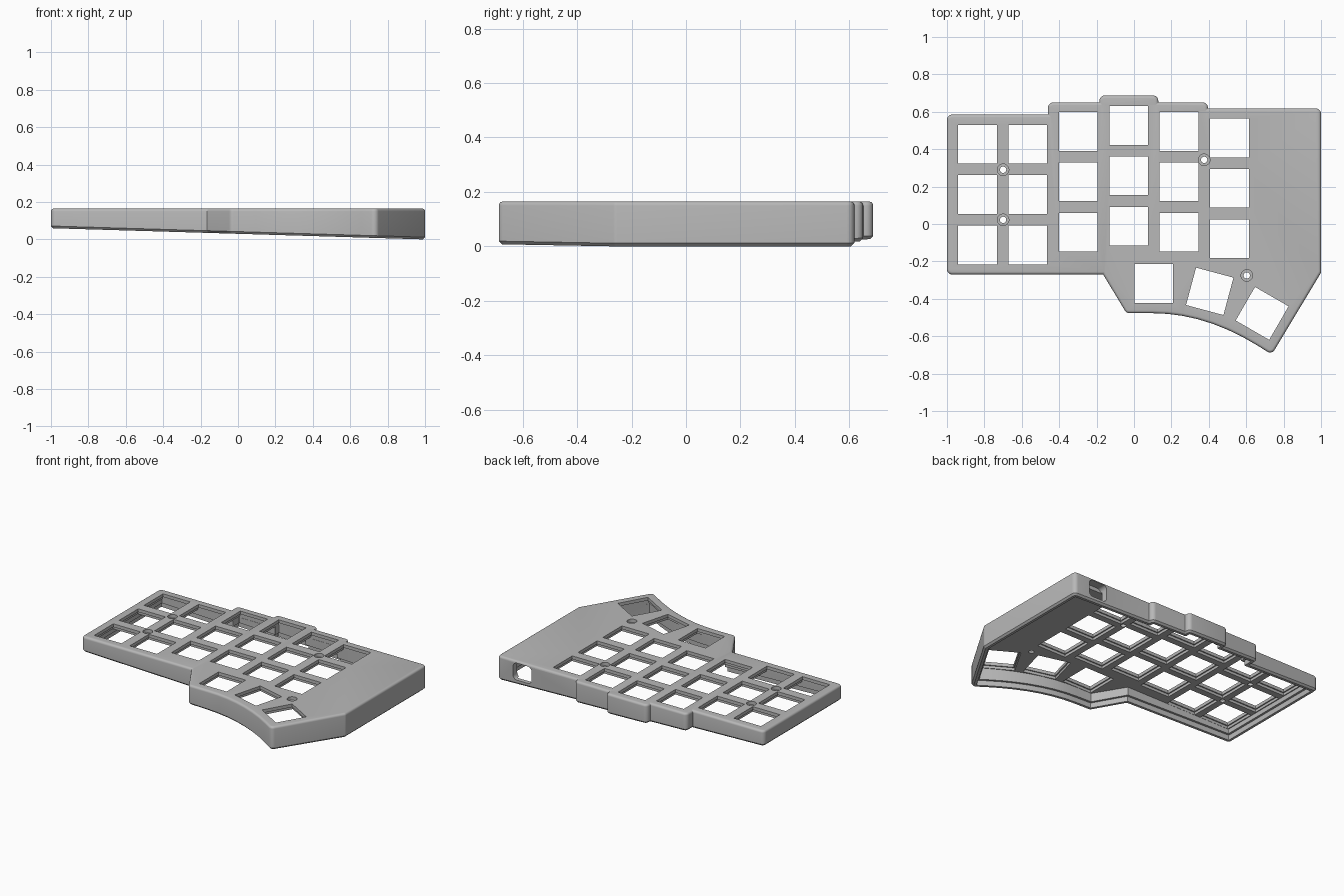
import bpy, bmesh, math
from mathutils import Vector, Matrix

if "Cube" in bpy.data.objects:
    bpy.data.objects.remove(bpy.data.objects["Cube"])

TOP, CEIL = 0.165, 0.125          # top face and cavity ceiling heights


def base_z(x):                     # sloping underside
    return 0.03 * (1 - x)


def loft(bm, rings):
    """Closed solid skinned through rings of equal point count."""
    vs = [[bm.verts.new(p) for p in r] for r in rings]
    n = len(vs[0])
    for a, b in zip(vs, vs[1:]):
        for i in range(n):
            j = (i + 1) % n
            bm.faces.new((a[i], a[j], b[j], b[i]))
    bm.faces.new(vs[0])
    bm.faces.new(vs[-1])


def make_object(name, bm):
    bmesh.ops.recalc_face_normals(bm, faces=bm.faces)
    me = bpy.data.meshes.new(name)
    bm.to_mesh(me)
    bm.free()
    ob = bpy.data.objects.new(name, me)
    bpy.context.collection.objects.link(ob)
    return ob


# Outline of the case, counter-clockwise, with a curved edge under the thumb keys
curve = [(x, -0.477 - 0.55 * (x - 0.1) ** 2) for x in [0.1 + 0.08 * i for i in range(8)]]
OUTLINE = [Vector(p) for p in
           [(-1, -0.27), (-0.165, -0.27), (-0.04, -0.477)] + curve +
           [(0.737, -0.698), (1, -0.26), (1, 0.618), (0.395, 0.618), (0.395, 0.65),
            (0.13, 0.65), (0.13, 0.687), (-0.185, 0.687), (-0.185, 0.65),
            (-0.46, 0.65), (-0.46, 0.585), (-1, 0.585)]]


def outline(d):
    """Outline inset by d, with rounded corners."""
    out, n = [], len(OUTLINE)
    for i, p in enumerate(OUTLINE):
        a = (p - OUTLINE[i - 1]).normalized()
        b = (OUTLINE[(i + 1) % n] - p).normalized()
        na, nb = Vector((-a.y, a.x)), Vector((-b.y, b.x))
        q = p + (na + nb) * (d / (1 + na.dot(nb)))
        turn = math.atan2(a.x * b.y - a.y * b.x, a.dot(b))
        if abs(turn) < 0.3:
            out.append(q)
            continue
        r = max(0.028 - d, 0.004) if turn > 0 else 0.004
        s = math.copysign(1, turn)
        start = q - a * (r * math.tan(abs(turn) / 2))
        centre = start + na * (r * s)
        for k in range(7):
            out.append(centre + Matrix.Rotation(turn * k / 6, 2) @ (start - centre))
    return out


def ring(d, z=None, lift=0.0):
    return [(p.x, p.y, base_z(p.x) + lift if z is None else z) for p in outline(d)]


# Case shell: rounded top, sloping base, hollow underneath with a ledge
R = 0.015
fillet = [ring(R * (1 - math.cos(t)), TOP - R + R * math.sin(t))
          for t in [math.pi / 2 * k / 4 for k in range(4, -1, -1)]]
bm = bmesh.new()
loft(bm, fillet + [ring(0, lift=0.012), ring(0.012), ring(0.03),
                   ring(0.03, lift=0.035), ring(0.045, lift=0.035), ring(0.045, CEIL)])
case = make_object("keyboard_case", bm)

cut = bmesh.new()


def cut_stack(x, y, steps, sides, angle=0.0):
    """Cutter made of stacked prisms: steps are (radius, z)."""
    loft(cut, [[(x + r * math.cos(angle + 2 * math.pi * k / sides),
                 y + r * math.sin(angle + 2 * math.pi * k / sides), z)
                for k in range(sides)] for r, z in steps])


def key_hole(x, y, deg=0):
    r = 0.1035 * math.sqrt(2)
    w = 0.1115 * math.sqrt(2)
    cut_stack(x, y, [(r, 0.2), (r, 0.143), (w, 0.143), (w, 0.115)], 4,
              math.radians(45 + deg))


# Key holes: six staggered columns of three, and three thumb keys
for c, y in enumerate((0.427, 0.427, 0.495, 0.527, 0.495, 0.46)):
    for row in range(3):
        key_hole(-0.837 + 0.2695 * c, y - 0.2695 * row)
key_hole(0.105, -0.318)
key_hole(0.405, -0.36, -15)
key_hole(0.685, -0.478, -30)

# Counterbored screw holes
for x, y in ((-0.70, 0.29), (-0.70, 0.022), (0.375, 0.343), (0.603, -0.275)):
    cut_stack(x, y, [(0.031, 0.2), (0.031, 0.142), (0.017, 0.142), (0.017, 0.11)], 24)

# Cable port through the back wall (rounded rectangle)
profile = []
for k, (sx, sz) in enumerate(((1, 1), (-1, 1), (-1, -1), (1, -1))):
    for i in range(6):
        t = math.pi / 2 * (k + i / 5)
        profile.append((0.81 + sx * 0.042 + 0.028 * math.cos(t),
                        0.093 + sz * 0.03 + 0.028 * math.sin(t)))
loft(cut, [[(x, y, z) for x, z in profile] for y in (0.56, 0.66)])
cutter = make_object("hole_cutter", cut)
cutter.hide_render = True

# Cut the holes and finish
mod = case.modifiers.new("holes", 'BOOLEAN')
mod.operation, mod.solver, mod.object = 'DIFFERENCE', 'EXACT', cutter
bpy.context.view_layer.objects.active = case
case.select_set(True)
cutter.select_set(False)
bpy.ops.object.modifier_apply(modifier=mod.name)
bpy.data.objects.remove(cutter, do_unlink=True)

grey = bpy.data.materials.new("grey_plastic")
grey.diffuse_color = (0.48, 0.48, 0.48, 1)
grey.use_nodes = True
grey.node_tree.nodes["Principled BSDF"].inputs["Base Color"].default_value = grey.diffuse_color
case.data.materials.clear()
case.data.materials.append(grey)
bpy.ops.object.shade_smooth_by_angle(angle=math.radians(30))
